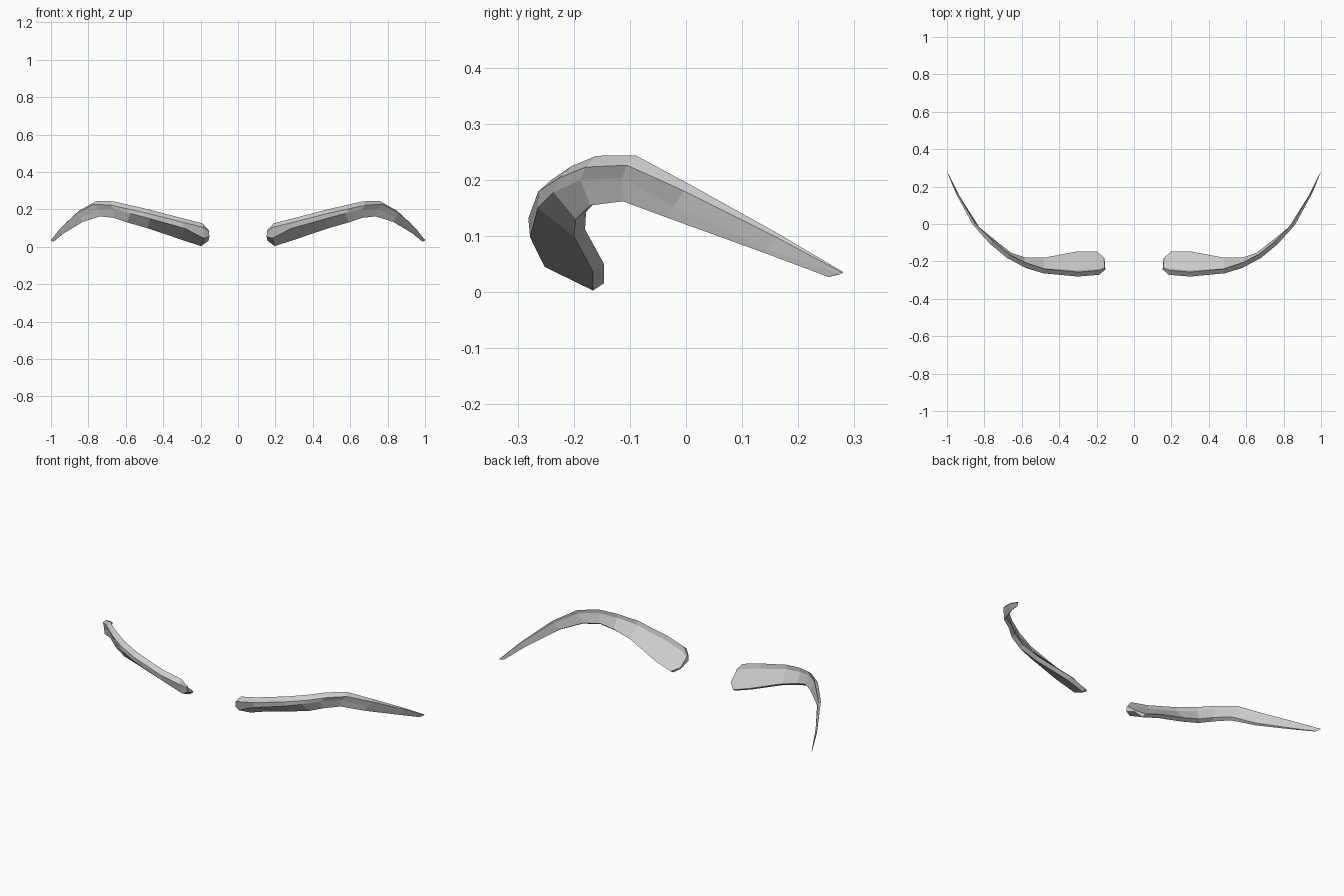
import bpy, bmesh
from mathutils import Vector

if "Cube" in bpy.data.objects:
    bpy.data.objects.remove(bpy.data.objects["Cube"])

# Stations from inner end to tail tip: top ridge, front lower edge, back lower edge, thickness
STATIONS = [
    ((.158, -.237, .090), (.153, -.243, .055), (.160, -.180, .036), .35),
    ((.190, -.248, .125), (.182, -.252, .045), (.200, -.146, .016), 1.0),
    ((.300, -.257, .153), (.285, -.278, .098), (.300, -.146, .050), 1.0),
    ((.480, -.240, .200), (.470, -.264, .150), (.480, -.180, .112), 1.0),
    ((.585, -.205, .224), (.575, -.236, .178), (.585, -.178, .143), 1.0),
    ((.670, -.160, .243), (.660, -.188, .200), (.655, -.155, .167), .95),
    ((.757, -.090, .244), (.745, -.115, .203), (.725, -.100, .173), .85),
    ((.850, .005, .193), (.842, -.022, .153), (.822, -.025, .140), .6),
    ((.945, .165, .104), (.940, .145, .076), (.930, .145, .073), .3),
    ((1.00, .280, .036), (.997, .275, .032), (.985, .255, .028), .08),
]


def build_eyebrow(name, side):
    bm = bmesh.new()
    rings = []
    for i, (top, low, back, t) in enumerate(STATIONS):
        a = Vector(STATIONS[max(i - 1, 0)][0])
        b = Vector(STATIONS[min(i + 1, len(STATIONS) - 1)][0])
        d = b - a
        out = Vector((d.y, -d.x, 0)).normalized()    # horizontal outward direction
        top, low, back = Vector(top), Vector(low), Vector(back)
        crest = top + (out * .024 - Vector((0, 0, .021))) * t
        base = back + (out * .02 - Vector((0, 0, .013))) * t
        # short steep rim behind the ridge, above the sloping back face
        rim = top.lerp(back, .12) + (out * .004 - Vector((0, 0, .014))) * t
        ring = []
        for p in (top, crest, low, base, back, rim):
            ring.append(bm.verts.new((min(p.x, 1) * side, p.y, max(p.z, 0))))
        rings.append(ring)
    # skin between cross-sections, then close both ends
    for r, s in zip(rings, rings[1:]):
        for k in range(6):
            j = (k + 1) % 6
            bm.faces.new((r[k], r[j], s[j], s[k]))
    bm.faces.new(rings[0])
    bm.faces.new(rings[-1])
    bmesh.ops.recalc_face_normals(bm, faces=bm.faces)
    mesh = bpy.data.meshes.new(name)
    bm.to_mesh(mesh)
    bm.free()
    bpy.context.collection.objects.link(bpy.data.objects.new(name, mesh))


# Mirrored pair
build_eyebrow("right_eyebrow", 1)
build_eyebrow("left_eyebrow", -1)
